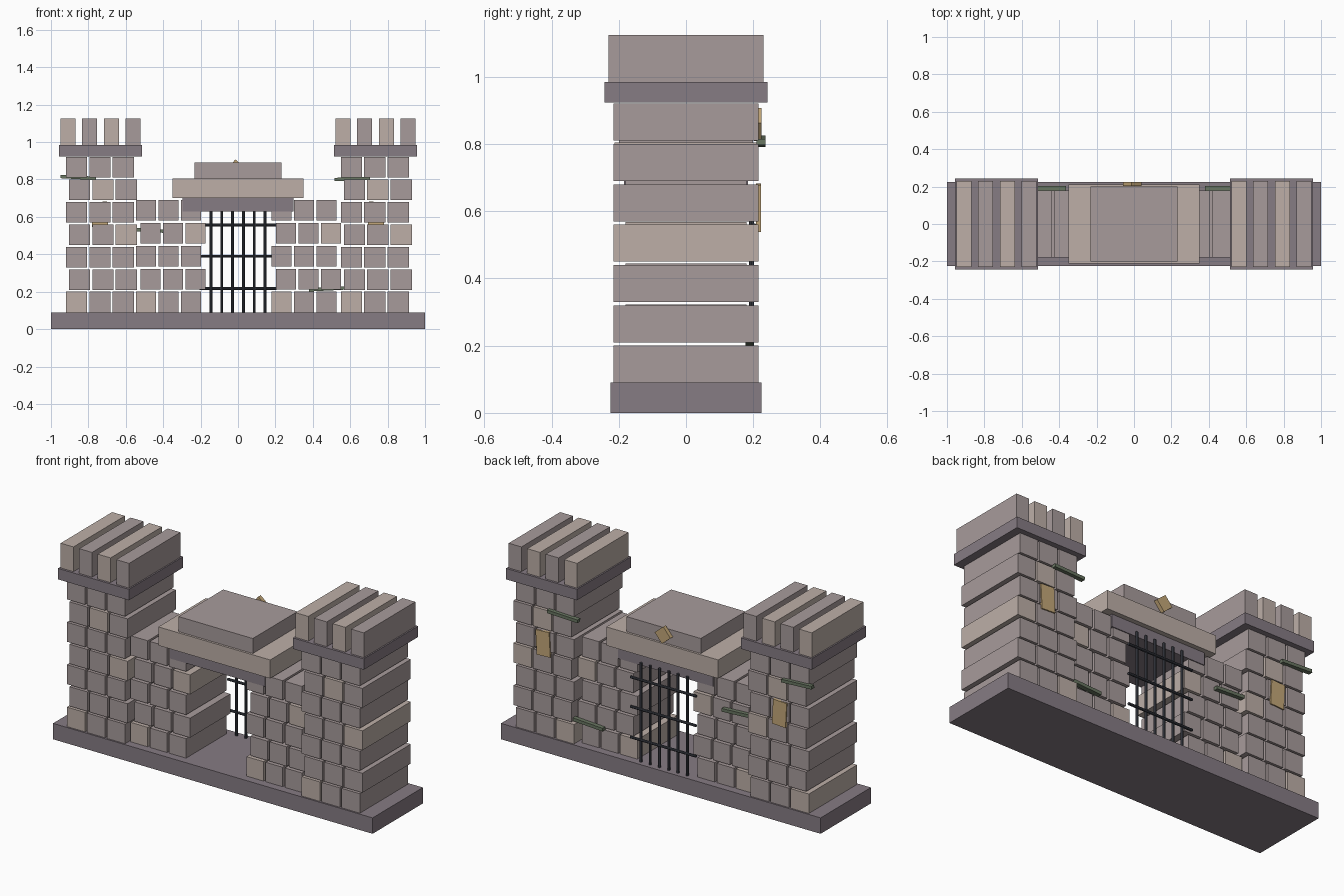
import bpy, bmesh, math
from mathutils import Matrix

if "Cube" in bpy.data.objects:
    bpy.data.objects.remove(bpy.data.objects["Cube"])


def material(name, rgb):
    m = bpy.data.materials.new(name)
    m.diffuse_color = (*rgb, 1)
    m.use_nodes = True
    m.node_tree.nodes["Principled BSDF"].inputs["Base Color"].default_value = m.diffuse_color
    return m


STONE = material("stone", (0.39, 0.33, 0.33))
PALE = material("pale_stone", (0.51, 0.43, 0.39))
DARK = material("dark_stone", (0.24, 0.20, 0.23))
IRON = material("iron", (0.045, 0.05, 0.065))
MOSS = material("moss", (0.14, 0.18, 0.12))
BRASS = material("brass", (0.55, 0.39, 0.19))


def finish(name, bm, mat):
    me = bpy.data.meshes.new(name)
    bm.to_mesh(me)
    bm.free()
    me.materials.append(mat)
    ob = bpy.data.objects.new(name, me)
    bpy.context.collection.objects.link(ob)
    return ob


def box(name, center, size, mat, tilt=0):
    bm = bmesh.new()
    bmesh.ops.create_cube(bm, size=1, matrix=Matrix.Diagonal((*size, 1)))
    ob = finish(name, bm, mat)
    ob.location = center
    ob.rotation_euler.y = math.radians(tilt)
    return ob


def bar(name, center, length, radius, horizontal=False):
    bm = bmesh.new()
    bmesh.ops.create_cone(bm, cap_ends=True, segments=8, radius1=radius,
                          radius2=radius, depth=length)
    ob = finish(name, bm, IRON)
    ob.location = center
    if horizontal:
        ob.rotation_euler.y = math.pi / 2


def courses(name, cx, rows, pitch_x, width, pitch_z, height, depth, shifts):
    # Stacked rows of three through-blocks, alternate rows offset sideways
    for r in range(rows):
        for c in range(3):
            x = cx + shifts[r % 2] + (c - 1) * pitch_x
            z = 0.09 + r * pitch_z + height / 2
            mat = PALE if (r + 2 * c) % 7 == 0 else STONE
            box(f"{name}_block_{r}_{c}", (x, 0, z), (width, depth, height), mat)


# Plinth
box("base_slab", (0, 0, 0.045), (2, 0.45, 0.09), DARK)

for side, s in (("left", -1), ("right", 1)):
    # Tower, cap and battlements
    courses(side + "_tower", s * 0.735, 7, 0.125, 0.114, 0.12, 0.11, 0.432,
            (-0.003, 0.013))
    box(side + "_tower_cap", (s * 0.735, 0, 0.954), (0.444, 0.485, 0.062), DARK)
    for i in range(4):
        box(f"{side}_merlon_{i}", (s * 0.735 + (i - 1.5) * 0.116, 0, 1.055),
            (0.08, 0.46, 0.14), STONE if i % 2 else PALE)
    # Curtain wall beside the gate
    courses(side + "_wall", s * 0.3625, 5, 0.12, 0.107, 0.1225, 0.11, 0.36,
            (-0.01, 0.015))
    # Plaque on the rear tower face
    box(side + "_plaque", (s * 0.74, 0.216, 0.61), (0.085, 0.014, 0.14), BRASS, s * 3)

# Gate lintel, stepped upward
box("lintel_lower", (0, 0, 0.665), (0.595, 0.37, 0.07), DARK)
box("lintel_middle", (0, 0, 0.7525), (0.70, 0.425, 0.105), PALE)
box("lintel_upper", (0, 0, 0.8475), (0.465, 0.40, 0.085), STONE)
box("lintel_ornament", (-0.01, 0.213, 0.858), (0.07, 0.022, 0.07), BRASS, 40)

# Portcullis
for i in range(6):
    bar(f"gate_upright_{i}", ((i - 2.5) * 0.058, 0.195, 0.37), 0.56, 0.0075)
for i, z in enumerate((0.217, 0.39, 0.557)):
    bar(f"gate_crossbar_{i}", (0, 0.202, z), 0.41, 0.0075, True)

# Moss strips on the rear
for i, (x, y, z, tilt) in enumerate(((-0.855, 0.223, 0.811, 3),
                                     (0.61, 0.223, 0.803, -2),
                                     (-0.46, 0.19, 0.527, 3),
                                     (0.475, 0.19, 0.215, -3))):
    box(f"moss_strip_{i}", (x, y, z), (0.19, 0.026, 0.018), MOSS, tilt)
